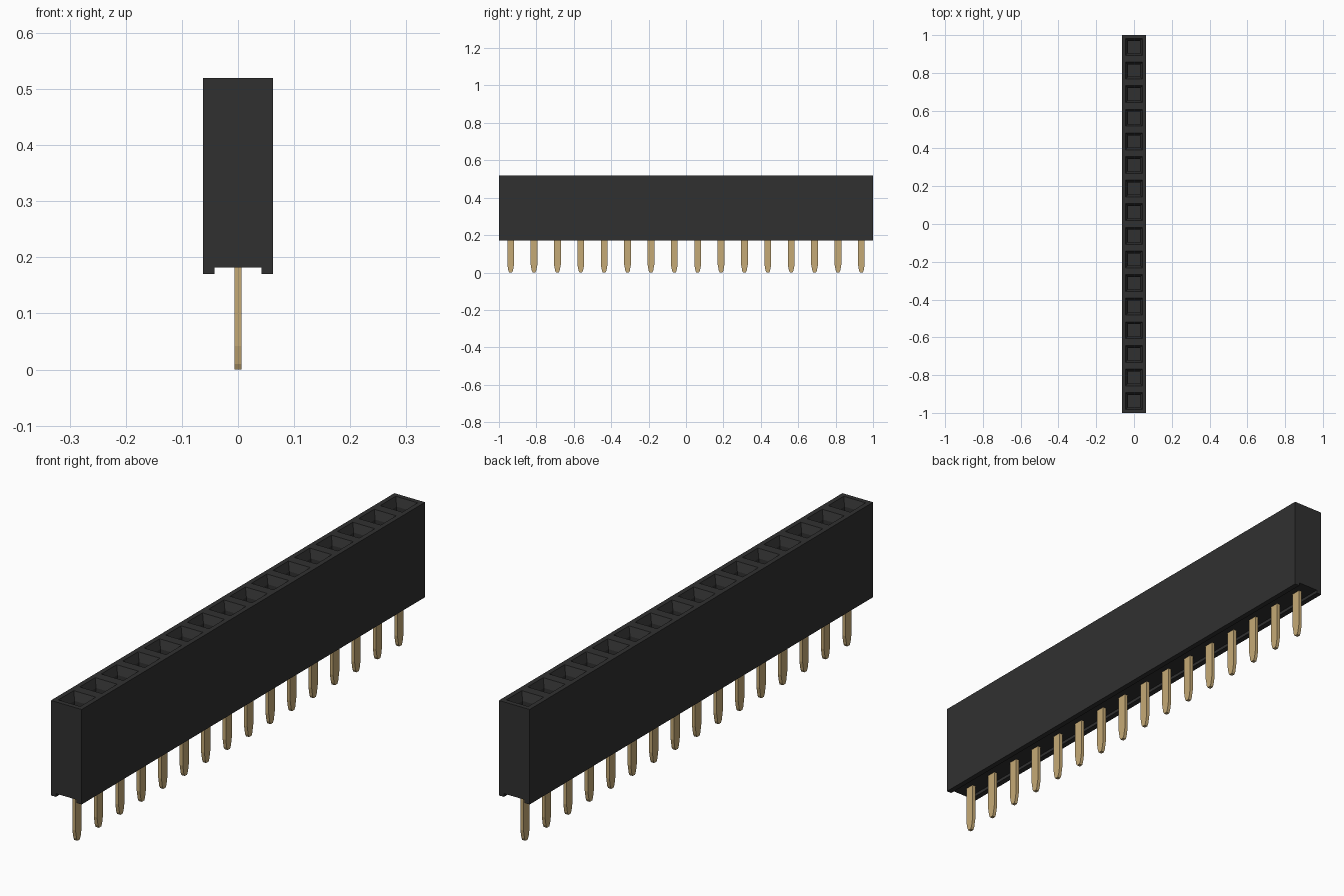
import bpy
import bmesh
from mathutils import Vector

cube = bpy.data.objects.get("Cube")
if cube:
    bpy.data.objects.remove(cube)

COUNT = 16
PITCH = 2.0 / COUNT
TOP = 0.52


def material(name, rgb):
    mat = bpy.data.materials.new(name)
    mat.use_nodes = True
    color = (*rgb, 1.0)
    mat.diffuse_color = color
    mat.node_tree.nodes["Principled BSDF"].inputs["Base Color"].default_value = color
    return mat


def add_object(name, bm, mat):
    bmesh.ops.recalc_face_normals(bm, faces=bm.faces[:])
    mesh = bpy.data.meshes.new(name)
    bm.to_mesh(mesh)
    bm.free()
    mesh.materials.append(mat)
    obj = bpy.data.objects.new(name, mesh)
    bpy.context.collection.objects.link(obj)
    return obj


black = material("black plastic", (0.03, 0.03, 0.03))
gold = material("pale gold", (0.56, 0.40, 0.18))

# Housing: notched profile swept along y, one segment per socket
half = PITCH / 2
profile = [(-half, 0.17), (-0.042, 0.17), (-0.042, 0.182), (0.042, 0.182),
           (0.042, 0.17), (half, 0.17), (half, TOP), (-half, TOP)]
bm = bmesh.new()
rings = [[bm.verts.new((x, -1 + i * PITCH, z)) for x, z in profile]
         for i in range(COUNT + 1)]
for a, b in zip(rings, rings[1:]):
    for j in range(len(profile)):
        k = (j + 1) % len(profile)
        bm.faces.new((a[j], a[k], b[k], b[j]))
bm.faces.new(rings[0])
bm.faces.new(rings[-1])
bmesh.ops.recalc_face_normals(bm, faces=bm.faces[:])

# Sockets: square mouth, sloping funnel, deep square hole
tops = [f for f in bm.faces if f.normal.z > 0.9 and f.calc_center_median().z > TOP - 0.01]
bmesh.ops.inset_individual(bm, faces=tops, thickness=0.025)
bmesh.ops.inset_individual(bm, faces=tops, thickness=0.018, depth=-0.03)
floors = bmesh.ops.extrude_discrete_faces(bm, faces=tops)["faces"]
for f in floors:
    bmesh.ops.translate(bm, verts=f.verts[:], vec=Vector((0, 0, -0.2)))
add_object("socket_housing", bm, black)

# Pins: flat blades with a tip tapered along the row
side = [(0.007, 0.0), (0.012, 0.01), (0.018, 0.042), (0.018, 0.19)]
outline = side + [(-y, z) for y, z in reversed(side)]
for i in range(COUNT):
    bm = bmesh.new()
    blade = bm.faces.new([bm.verts.new((-0.0065, y, z)) for y, z in outline])
    extruded = bmesh.ops.extrude_face_region(bm, geom=[blade], use_keep_orig=True)["geom"]
    bmesh.ops.translate(bm, verts=[g for g in extruded if isinstance(g, bmesh.types.BMVert)],
                        vec=Vector((0.013, 0, 0)))
    pin = add_object(f"pin_{i + 1}", bm, gold)
    pin.location.y = -1 + (i + 0.5) * PITCH
